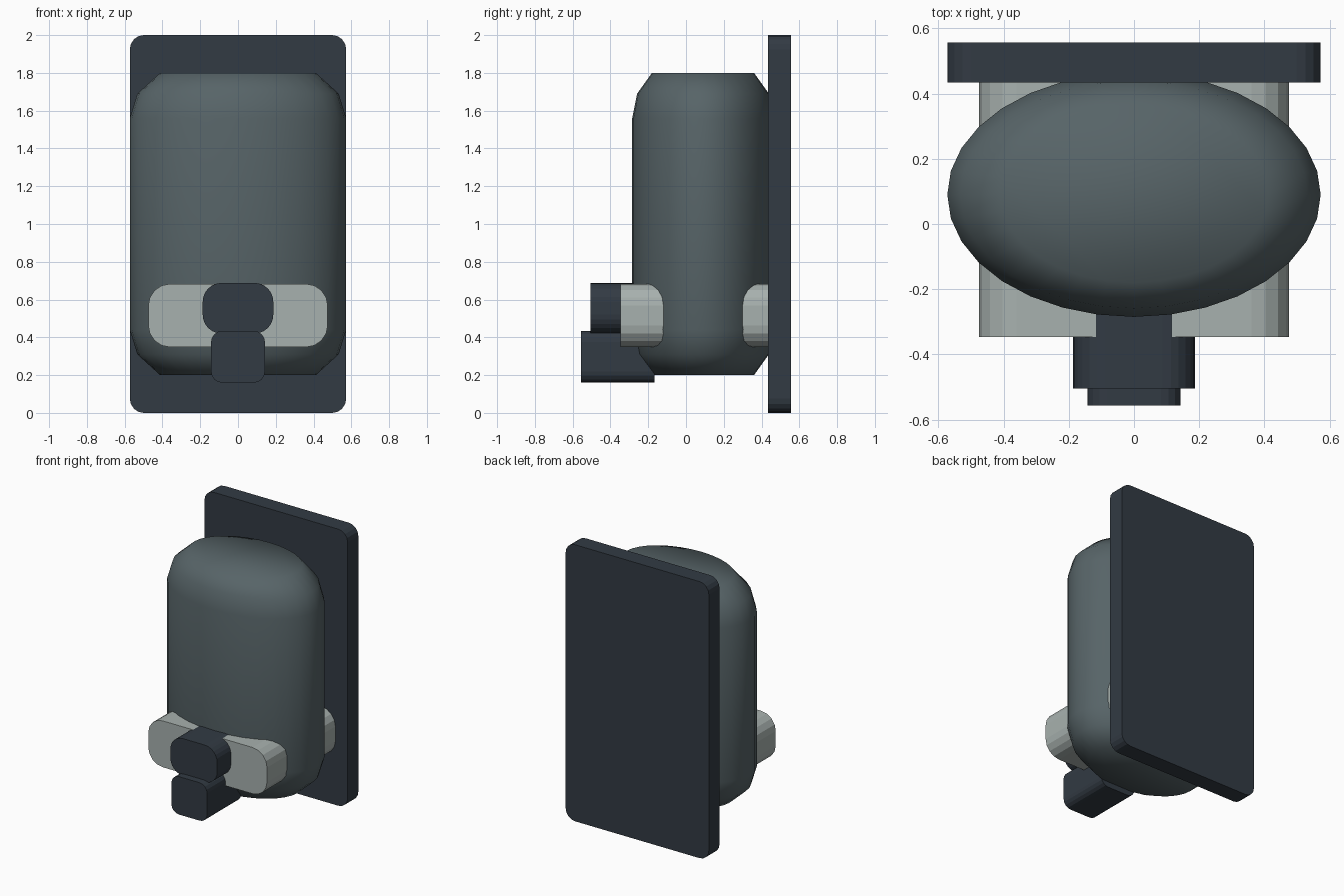
import bpy, bmesh
from math import cos, sin, pi

cube = bpy.data.objects.get("Cube")
if cube:
    bpy.data.objects.remove(cube, do_unlink=True)


def material(name, rgb):
    m = bpy.data.materials.new(name)
    m.use_nodes = True
    m.diffuse_color = (*rgb, 1)
    m.node_tree.nodes["Principled BSDF"].inputs["Base Color"].default_value = (*rgb, 1)
    return m


dark = material("dark slate", (0.032, 0.043, 0.057))
grey = material("slate grey", (0.095, 0.127, 0.137))
light = material("pale grey", (0.39, 0.44, 0.425))


def make_object(name, bm, mat, smooth=False):
    bmesh.ops.recalc_face_normals(bm, faces=bm.faces)
    mesh = bpy.data.meshes.new(name)
    bm.to_mesh(mesh)
    bm.free()
    mesh.materials.append(mat)
    for p in mesh.polygons:
        p.use_smooth = smooth
    obj = bpy.data.objects.new(name, mesh)
    bpy.context.collection.objects.link(obj)
    return obj


def loft(rings):
    """Bridge equal-length rings of points and cap both ends."""
    bm = bmesh.new()
    loops = [[bm.verts.new(p) for p in ring] for ring in rings]
    n = len(loops[0])
    for a, b in zip(loops, loops[1:]):
        for i in range(n):
            j = (i + 1) % n
            bm.faces.new((a[i], a[j], b[j], b[i]))
    bm.faces.new(loops[0])
    bm.faces.new(loops[-1])
    return bm


def rounded_bar(name, half_x, z0, z1, y0, y1, radius, mat, steps=4):
    """Rounded rectangle in the xz plane, extruded along y."""
    outline = []
    corners = ((1, z1 - radius), (-1, z1 - radius), (-1, z0 + radius), (1, z0 + radius))
    for k, (side, cz) in enumerate(corners):
        for s in range(steps + 1):
            a = (k + s / steps) * pi / 2
            outline.append((side * (half_x - radius) + radius * cos(a), cz + radius * sin(a)))
    return make_object(name, loft([[(x, y, z) for x, z in outline] for y in (y0, y1)]), mat)


# Wall plate behind everything
rounded_bar("back_plate", 0.573, 0, 2, 0.435, 0.557, 0.075, dark)

# Oval body with rounded-off ends
SIDES = 32
half = [(0.72, 0.8), (0.93, 0.69), (1.0, 0.56)]
profile = half + [(r, -h) for r, h in reversed(half)]
rings = [[(0.573 * r * cos(2 * pi * i / SIDES),
           0.09 + 0.375 * r * sin(2 * pi * i / SIDES), 1 + h) for i in range(SIDES)]
         for r, h in profile]
make_object("body", loft(rings), grey, smooth=True)

# Pale bar running through the body to the plate
rounded_bar("cross_bar", 0.475, 0.348, 0.683, -0.347, 0.44, 0.115, light)

# Knob and spout on the front
rounded_bar("knob", 0.187, 0.42, 0.688, -0.505, -0.2, 0.1, dark, steps=6)
rounded_bar("spout", 0.143, 0.16, 0.434, -0.557, -0.167, 0.06, dark)
